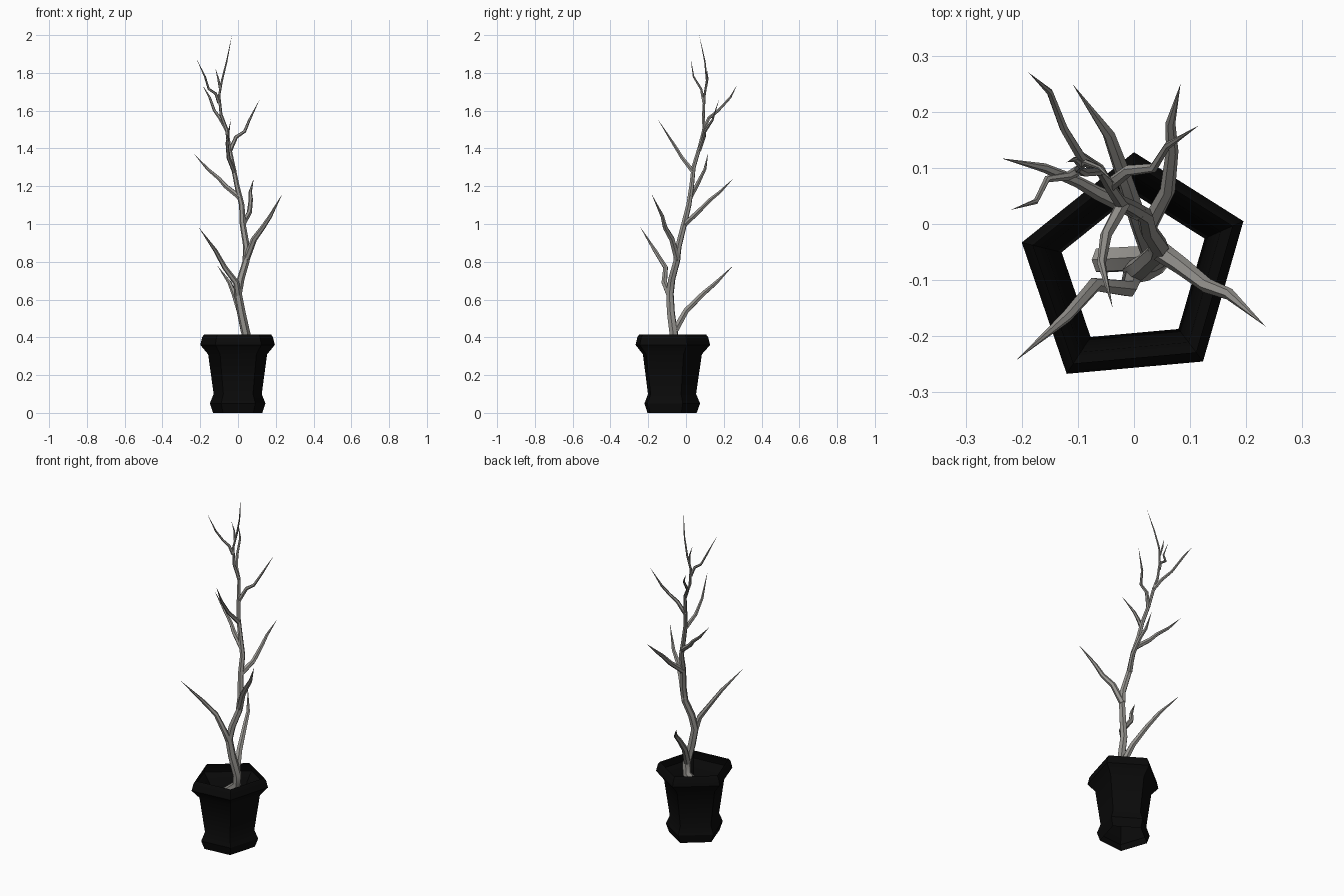
import bpy, bmesh, math
from mathutils import Vector

cube = bpy.data.objects.get("Cube")
if cube:
    bpy.data.objects.remove(cube)


def material(name, rgb):
    m = bpy.data.materials.new(name)
    m.use_nodes = True
    m.diffuse_color = (*rgb, 1)
    m.node_tree.nodes["Principled BSDF"].inputs["Base Color"].default_value = (*rgb, 1)
    return m


BARK = material("grey bark", (.31, .3, .28))
POT = material("black glaze", (.003, .003, .003))


def finish(name, bm, mat, angle):
    mesh = bpy.data.meshes.new(name)
    bm.to_mesh(mesh)
    bm.free()
    mesh.materials.append(mat)
    ob = bpy.data.objects.new(name, mesh)
    bpy.context.collection.objects.link(ob)
    bpy.ops.object.select_all(action='DESELECT')
    ob.select_set(True)
    bpy.context.view_layer.objects.active = ob
    bpy.ops.object.shade_smooth_by_angle(angle=math.radians(angle))


def bridge(bm, a, b):
    n = len(a)
    for i in range(n):
        bm.faces.new((a[i], a[(i + 1) % n], b[(i + 1) % n], b[i]))


def limb(name, points, radii, sides=6):
    """Tapered tube along points, closed at the base, ending in a sharp tip."""
    pts = [Vector(p) for p in points]
    bm = bmesh.new()
    side = Vector((1, 0, 0))
    rings = []
    for i, p in enumerate(pts[:-1]):
        before = (p - pts[max(i - 1, 0)]).normalized()
        t = ((pts[i + 1] - p).normalized() + before).normalized()
        side = (side - t * side.dot(t)).normalized()
        up = t.cross(side)
        ring = []
        for k in range(sides):
            a = math.tau * k / sides
            ring.append(bm.verts.new(p + radii[i] * (side * math.cos(a) + up * math.sin(a))))
        rings.append(ring)
    for a, b in zip(rings, rings[1:]):
        bridge(bm, a, b)
    tip = bm.verts.new(pts[-1])
    for k in range(sides):
        bm.faces.new((rings[-1][k], rings[-1][(k + 1) % sides], tip))
    bm.faces.new(rings[0][::-1])
    finish(name, bm, BARK, 50)


def branch(name, r, *points):
    n = len(points) - 1
    limb(name, points, [r * (1 - .6 * i / n) for i in range(n)])


# Pot: open five-sided tube, slightly irregular
corners = [(0, .21), (-.2, .049), (-.12, -.185), (.123, -.163), (.195, .087)]
profile = [(0, .66), (.05, .745), (.1, .645), (.31, .79), (.36, 1), (.4, .95), (.415, .9)]
bm = bmesh.new()
rings = [[bm.verts.new((x * s, y * s - .082, z)) for x, y in corners] for z, s in profile]
for a, b in zip(rings, rings[1:]):
    bridge(bm, a, b)
finish("pot", bm, POT, 30)

# Trunk
trunk = [(-.06, -.065, .28), (.035, -.06, .36), (.042, -.065, .42), (.018, -.08, .53),
         (0, -.085, .63), (.015, -.075, .71), (.042, -.05, .8), (.045, -.04, .88),
         (.025, -.01, 1), (.02, .015, 1.1), (-.005, .03, 1.2), (-.025, .04, 1.3),
         (-.045, .07, 1.4), (-.06, .095, 1.5), (-.09, .092, 1.58), (-.1, .098, 1.68),
         (-.085, .11, 1.76), (-.06, .1, 1.86), (-.032, .07, 2)]
limb("trunk", trunk, [.024 - .02 * (max(p[2], .42) - .42) / 1.44 for p in trunk[:-1]])

# Branches, from the lowest up
branch("front_right_branch", .019, (0, -.085, .62), (-.01, -.115, .69), (-.07, -.108, .77),
       (-.12, -.165, .86), (-.21, -.243, .985))
branch("low_back_branch", .02, (.035, -.062, .43), (.01, 0, .54), (-.02, .09, .63),
       (-.045, .16, .69), (-.11, .25, .78))
branch("front_left_branch", .019, (.042, -.045, .81), (.085, -.075, .92), (.13, -.11, .98),
       (.17, -.125, 1.04), (.235, -.183, 1.16))
branch("back_left_branch", .016, (.025, -.005, 1), (.06, .06, 1.06), (.068, .13, 1.13),
       (.065, .18, 1.17), (.083, .25, 1.24))
branch("right_branch", .015, (.01, .02, 1.14), (-.065, .055, 1.2), (-.1, .075, 1.24),
       (-.16, .1, 1.29), (-.236, .117, 1.375))
branch("upper_front_branch", .013, (-.02, .035, 1.28), (-.05, -.02, 1.35),
       (-.058, -.07, 1.43), (-.038, -.15, 1.555))
branch("upper_left_branch", .012, (-.042, .07, 1.39), (-.01, .095, 1.46), (.035, .1, 1.49),
       (.06, .14, 1.55), (.115, .175, 1.66))
branch("upper_back_branch", .011, (-.06, .095, 1.5), (-.095, .12, 1.56), (-.125, .17, 1.6),
       (-.15, .235, 1.67), (-.188, .27, 1.735))
branch("top_right_branch", .009, (-.1, .095, 1.64), (-.118, .085, 1.69), (-.155, .08, 1.715),
       (-.175, .04, 1.78), (-.22, .025, 1.875))
branch("top_twig", .007, (-.095, .105, 1.72), (-.105, .115, 1.77), (-.12, .11, 1.825))
